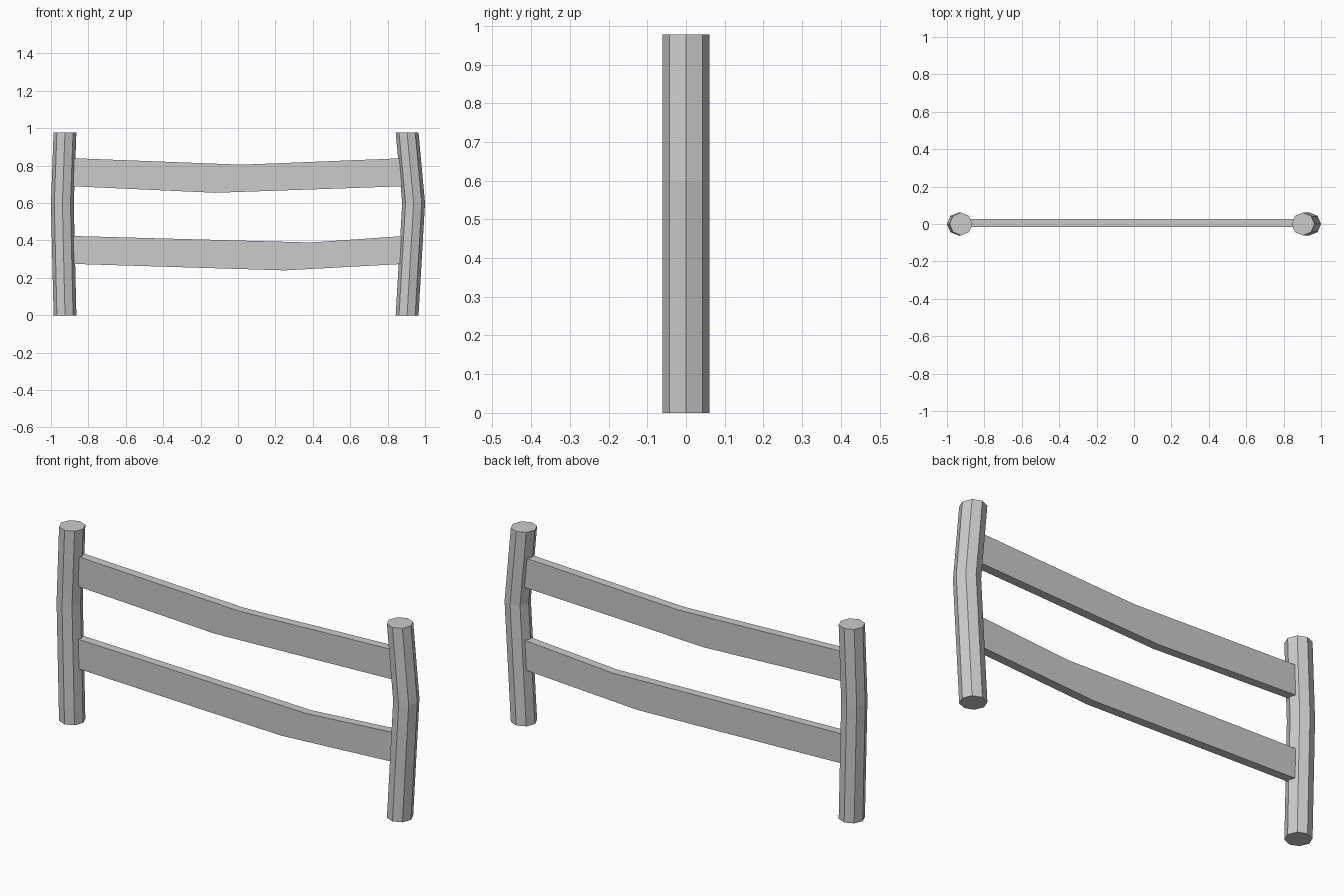
import bpy, bmesh, math

if "Cube" in bpy.data.objects:
    bpy.data.objects.remove(bpy.data.objects["Cube"])

def make_object(name, bm):
    bmesh.ops.recalc_face_normals(bm, faces=bm.faces)
    me = bpy.data.meshes.new(name)
    bm.to_mesh(me)
    bm.free()
    ob = bpy.data.objects.new(name, me)
    bpy.context.collection.objects.link(ob)
    return ob

def post(name, path, r=0.061, sides=8):
    """Octagonal post swept through (x, z) centres."""
    bm = bmesh.new()
    rings = []
    for x, z in path:
        rings.append([bm.verts.new((x + r * math.cos(2 * math.pi * i / sides),
                                    r * math.sin(2 * math.pi * i / sides), z))
                      for i in range(sides)])
    for a, b in zip(rings, rings[1:]):
        for i in range(sides):
            j = (i + 1) % sides
            bm.faces.new((a[i], a[j], b[j], b[i]))
    bm.faces.new(rings[0])
    bm.faces.new(rings[-1])
    return make_object(name, bm)

def rail(name, outline, y0=-0.015, y1=0.028):
    """Sagging plank: (x, z) outline given depth along y."""
    bm = bmesh.new()
    face = bm.faces.new([bm.verts.new((x, y0, z)) for x, z in outline])
    out = bmesh.ops.extrude_face_region(bm, geom=[face], use_keep_orig=True)
    for v in out["geom"]:
        if isinstance(v, bmesh.types.BMVert):
            v.co.y = y1
    return make_object(name, bm)

# Bent end posts
post("left_post", [(-0.925, 0), (-0.939, 0.595), (-0.925, 0.978)])
post("right_post", [(0.904, 0), (0.939, 0.6), (0.904, 0.978)])

# Sagging rails, ends buried in the posts
E = 0.89
rail("upper_rail", [(-E, 0.69), (-0.12, 0.655), (E, 0.69),
                    (E, 0.84), (0.02, 0.805), (-E, 0.84)])
rail("lower_rail", [(-E, 0.275), (0.25, 0.24), (E, 0.275),
                    (E, 0.424), (0.39, 0.389), (-E, 0.424)])
